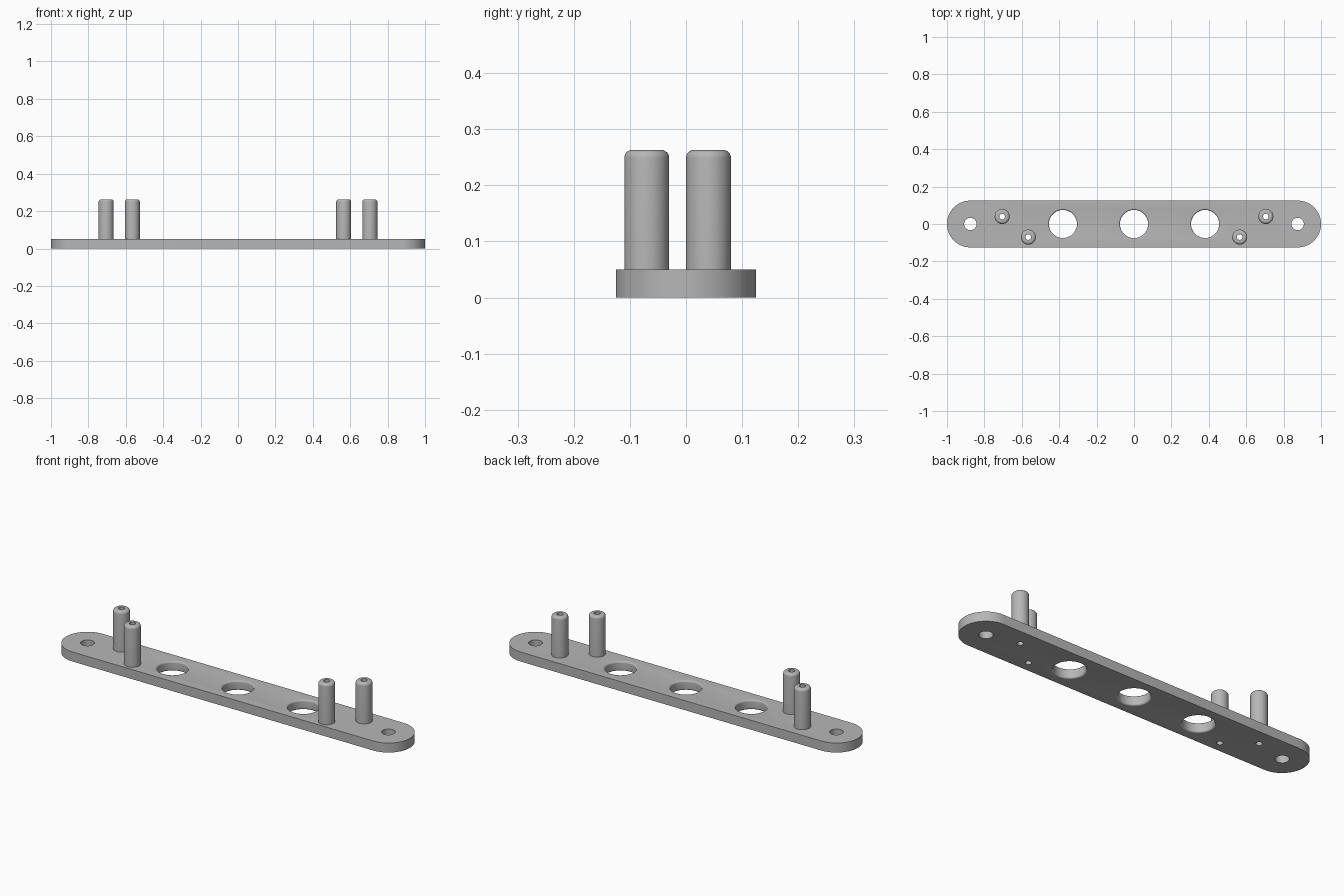
import bpy, bmesh
from math import sin, cos, pi, radians

cube = bpy.data.objects.get("Cube")
if cube:
    bpy.data.objects.remove(cube)

THICK, HALF_W = 0.05, 0.125
POST_TOP, POST_R, BORE_R = 0.263, 0.04, 0.015

grey = bpy.data.materials.new("plain grey")
grey.use_nodes = True
grey.diffuse_color = (0.47, 0.47, 0.47, 1)
grey.node_tree.nodes["Principled BSDF"].inputs["Base Color"].default_value = (0.47, 0.47, 0.47, 1)


def make_object(name, bm):
    bmesh.ops.recalc_face_normals(bm, faces=bm.faces)
    mesh = bpy.data.meshes.new(name)
    bm.to_mesh(mesh)
    bm.free()
    mesh.materials.append(grey)
    obj = bpy.data.objects.new(name, mesh)
    bpy.context.collection.objects.link(obj)
    return obj


def smooth(obj):
    obj.data.shade_smooth()
    obj.data.set_sharp_from_angle(angle=radians(35))


def lathe(name, profile, x, y, segments=48, cap=False):
    """Spin a (radius, height) profile around a vertical axis at x, y."""
    bm = bmesh.new()
    rings = [[bm.verts.new((x + r * cos(2 * pi * i / segments),
                            y + r * sin(2 * pi * i / segments), z))
              for i in range(segments)] for r, z in profile]
    for a, b in zip(rings, rings[1:]):
        for i in range(segments):
            j = (i + 1) % segments
            bm.faces.new((a[i], a[j], b[j], b[i]))
    if cap:
        bm.faces.new(rings[0])
        bm.faces.new(rings[-1])
    return make_object(name, bm)


def arc(cr, cz, radius, start, end, steps=6):
    angles = [radians(start + (end - start) * i / steps) for i in range(steps + 1)]
    return [(cr + radius * cos(a), cz + radius * sin(a)) for a in angles]


# Base plate with rounded ends
bm = bmesh.new()
outline = []
for side in (1, -1):
    for i in range(33):
        a = -pi / 2 + pi * i / 32
        outline.append(bm.verts.new((side * (1 - HALF_W + HALF_W * cos(a)),
                                     side * HALF_W * sin(a), 0)))
face = bm.faces.new(outline)
top = bmesh.ops.extrude_face_region(bm, geom=[face])["geom"]
bmesh.ops.translate(bm, vec=(0, 0, THICK),
                    verts=[v for v in top if isinstance(v, bmesh.types.BMVert)])
plate = make_object("base_plate", bm)

# Hole cutters: large holes have rounded rims, the others are straight
HOLE_R, RIM = 0.075, 0.008
rounded = ([(HOLE_R + RIM, -0.02)]
           + arc(HOLE_R + RIM, RIM, RIM, 270, 180)
           + arc(HOLE_R + RIM, THICK - RIM, RIM, 180, 90)
           + [(HOLE_R + RIM, THICK + 0.02)])
post_spots = [(s * x, y) for s in (1, -1) for x, y in ((0.705, 0.04), (0.565, -0.07))]
cutters = [lathe("large_hole_cutter", rounded, x, 0, 64, True) for x in (-0.38, 0, 0.38)]
for r, spots in ((0.033, [(-0.875, 0), (0.875, 0)]), (BORE_R, post_spots)):
    for x, y in spots:
        cutters.append(lathe("hole_cutter", [(r, -0.02), (r, THICK + 0.02)], x, y, 48, True))

for cutter in cutters:
    cutter.hide_render = True
    mod = plate.modifiers.new("hole", "BOOLEAN")
    mod.operation = "DIFFERENCE"
    mod.solver = "EXACT"
    mod.object = cutter

# Bake the holes and discard the cutters
depsgraph = bpy.context.evaluated_depsgraph_get()
baked = bpy.data.meshes.new_from_object(plate.evaluated_get(depsgraph))
plate.modifiers.clear()
plate.data = baked
for cutter in cutters:
    bpy.data.objects.remove(cutter)
smooth(plate)

# Hollow posts with rounded tops
FILLET = 0.014
post = ([(POST_R, THICK)]
        + arc(POST_R - FILLET, POST_TOP - FILLET, FILLET, 0, 90)
        + [(BORE_R, POST_TOP), (BORE_R, THICK)])
for x, y in post_spots:
    side = "left" if x > 0 else "right"
    place = "outer" if y > 0 else "inner"
    smooth(lathe(f"{side}_{place}_post", post, x, y))
